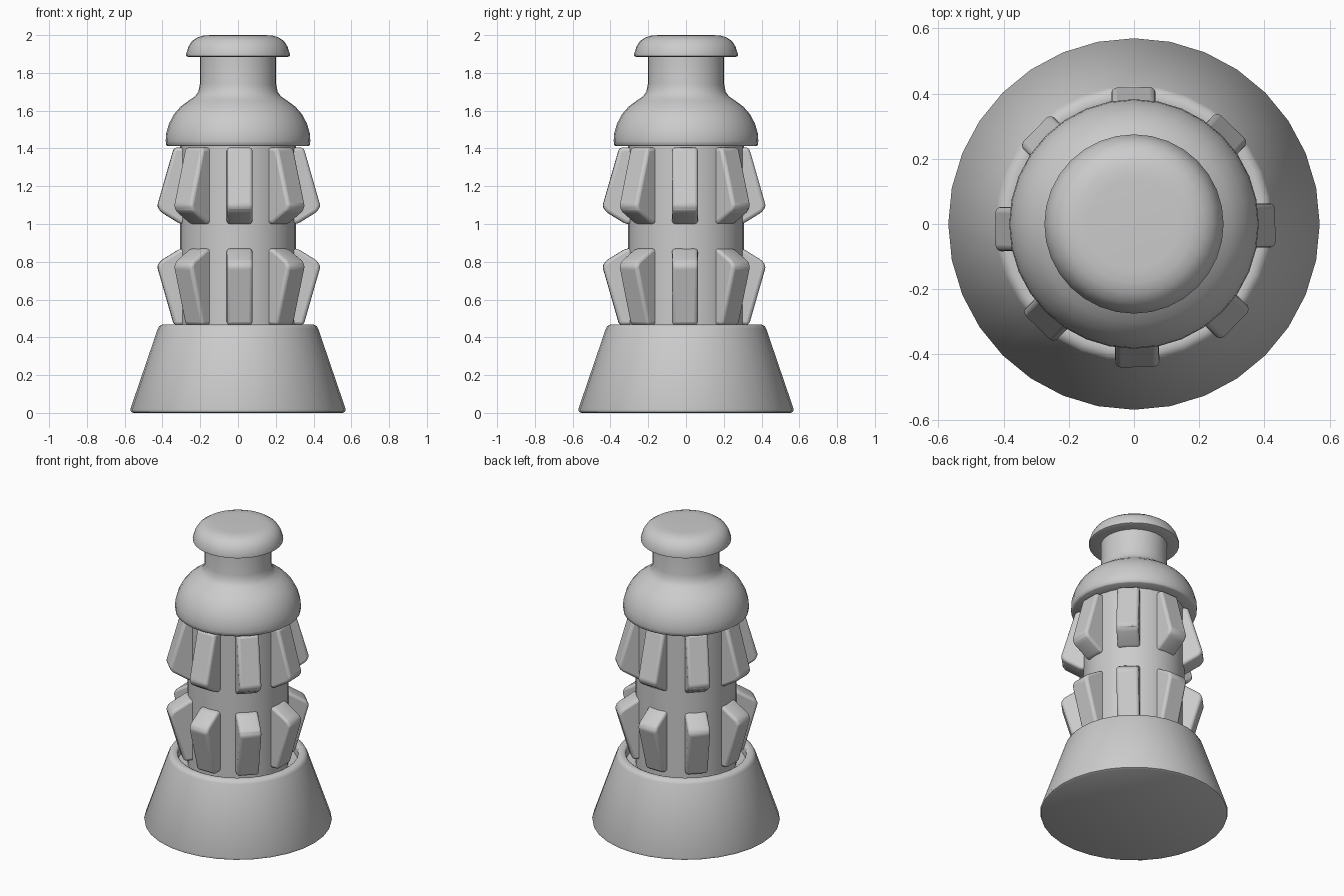
import bpy, bmesh
from math import cos, sin, pi, radians

if "Cube" in bpy.data.objects:
    bpy.data.objects.remove(bpy.data.objects["Cube"])

SEGMENTS = 32


def finish(bm, name, bevel=0.0, angle=35):
    bmesh.ops.recalc_face_normals(bm, faces=bm.faces[:])
    mesh = bpy.data.meshes.new(name)
    bm.to_mesh(mesh)
    bm.free()
    obj = bpy.data.objects.new(name, mesh)
    bpy.context.collection.objects.link(obj)
    bpy.ops.object.select_all(action='DESELECT')
    bpy.context.view_layer.objects.active = obj
    obj.select_set(True)
    bpy.ops.object.shade_smooth_by_angle(angle=radians(angle))
    if bevel:
        mod = obj.modifiers.new("Rounded edges", 'BEVEL')
        mod.width = bevel
        mod.segments = 3
        mod.limit_method = 'ANGLE'
        mod.angle_limit = radians(25)
    return obj


def lathe(name, profile, angle=35):
    """Revolve (radius, z) points around z and cap both ends."""
    bm = bmesh.new()
    rings = [[bm.verts.new((r * cos(2 * pi * i / SEGMENTS), r * sin(2 * pi * i / SEGMENTS), z))
              for i in range(SEGMENTS)] for r, z in profile]
    for a, b in zip(rings, rings[1:]):
        for i in range(SEGMENTS):
            j = (i + 1) % SEGMENTS
            bm.faces.new((a[i], a[j], b[j], b[i]))
    bm.faces.new(rings[0])
    bm.faces.new(rings[-1])
    return finish(bm, name, angle=angle)


def fin_ring(name, profile, half_width=0.068, count=8):
    """Ring of wedge fins from a side profile of (radius, z) points."""
    bm = bmesh.new()
    for k in range(count):
        a = 2 * pi * k / count + radians(0.8)
        sides = [[bm.verts.new((r * cos(a) - t * sin(a) + 0.004,
                                r * sin(a) + t * cos(a) - 0.010, z)) for r, z in profile]
                 for t in (-half_width, half_width)]
        bm.faces.new(sides[0])
        bm.faces.new(sides[1])
        n = len(profile)
        for i in range(n):
            j = (i + 1) % n
            bm.faces.new((sides[0][i], sides[0][j], sides[1][j], sides[1][i]))
    return finish(bm, name, bevel=0.018)


# Tapered base with a recessed socket in its top
lathe("base", [(0.555, 0.0), (0.567, 0.006), (0.570, 0.02), (0.425, 0.445), (0.417, 0.460),
               (0.400, 0.468), (0.380, 0.468), (0.369, 0.463), (0.365, 0.45), (0.365, 0.40)], 50)

# Central column
lathe("column", [(0.307, 0.38), (0.307, 1.43)])

# Lower fins flare upward, upper fins are their mirror image
fin = [(0.25, 0.465), (0.343, 0.465), (0.432, 0.775), (0.415, 0.805), (0.31, 0.87), (0.25, 0.87)]
fin_ring("lower_fins", fin)
fin_ring("upper_fins", [(r, 1.87 - z) for r, z in fin])

# Bell shaped shoulder running up into the neck
lathe("shoulder", [(0.25, 1.412), (0.372, 1.412), (0.380, 1.418), (0.383, 1.44), (0.380, 1.48),
                   (0.366, 1.53), (0.340, 1.58), (0.303, 1.622), (0.262, 1.652), (0.228, 1.675),
                   (0.210, 1.70), (0.202, 1.74), (0.202, 1.90)], 50)

# Rounded cap
lathe("cap", [(0.19, 1.885), (0.265, 1.885), (0.274, 1.889), (0.275, 1.90), (0.262, 1.94),
              (0.244, 1.968), (0.215, 1.988), (0.180, 1.998), (0.140, 2.0)], 50)
